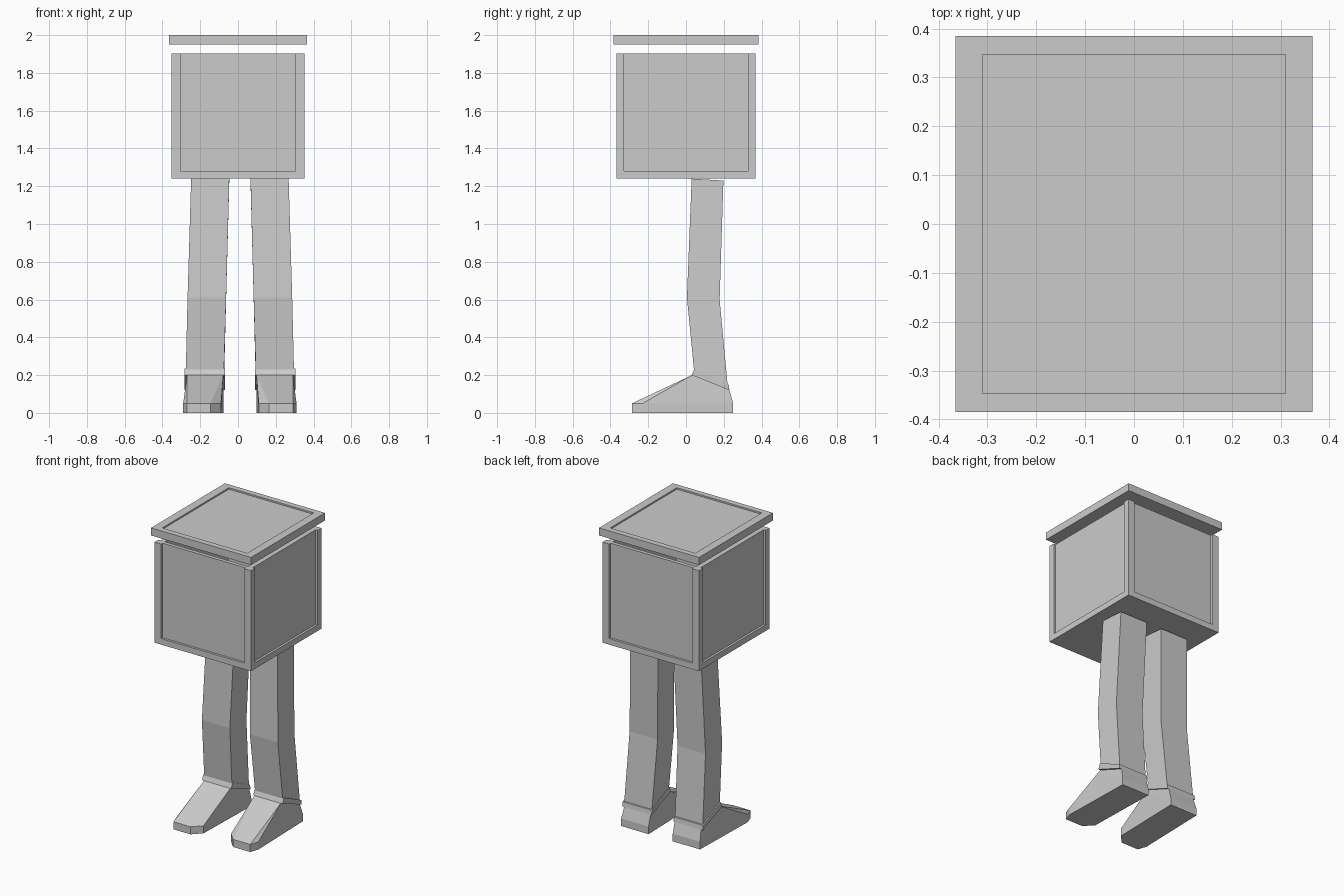
import bpy, bmesh

if "Cube" in bpy.data.objects:
    bpy.data.objects.remove(bpy.data.objects["Cube"], do_unlink=True)

GREY = (0.6, 0.6, 0.6, 1)
grey = bpy.data.materials.new("plain_grey")
grey.use_nodes = True
grey.diffuse_color = GREY
grey.node_tree.nodes["Principled BSDF"].inputs["Base Color"].default_value = GREY


def finish(name, bm):
    bmesh.ops.remove_doubles(bm, verts=bm.verts, dist=1e-5)
    bmesh.ops.recalc_face_normals(bm, faces=bm.faces)
    mesh = bpy.data.meshes.new(name)
    bm.to_mesh(mesh)
    bm.free()
    mesh.materials.append(grey)
    obj = bpy.data.objects.new(name, mesh)
    bpy.context.collection.objects.link(obj)
    return obj


def loft(name, rings):
    """Skin a stack of equal-sized rings and cap both ends."""
    bm = bmesh.new()
    loops = [[bm.verts.new(p) for p in ring] for ring in rings]
    n = len(loops[0])
    for a, b in zip(loops, loops[1:]):
        for i in range(n):
            j = (i + 1) % n
            bm.faces.new((a[i], a[j], b[j], b[i]))
    bm.faces.new(loops[0])
    bm.faces.new(loops[-1])
    return finish(name, bm)


def hull(name, points):
    """Convex solid around a few points."""
    bm = bmesh.new()
    for p in points:
        bm.verts.new(p)
    bmesh.ops.convex_hull(bm, input=bm.verts)
    return finish(name, bm)


def rect(x, y, z):
    return [(x, y, z), (-x, y, z), (-x, -y, z), (x, -y, z)]


# Floating lid with a shallow sunken panel on top
loft("lid", [rect(0.365, 0.385, 1.95), rect(0.365, 0.385, 2.0),
             rect(0.31, 0.347, 2.0), rect(0.31, 0.347, 1.99)])

# Open box: solid bottom rail, corner posts and recessed side panels
X, Y = 0.352, 0.368
POST_X, POST_Y = 0.048, 0.04


def box_outline(z, depth):
    ring = []
    for sx, sy in ((1, 1), (-1, 1), (-1, -1), (1, -1)):
        corner = [(X - depth, Y - POST_Y), (X, Y - POST_Y), (X, Y),
                  (X - POST_X, Y), (X - POST_X, Y - depth)]
        if sx * sy < 0:
            corner.reverse()
        ring += [(sx * x, sy * y, z) for x, y in corner]
    return ring


def inner_outline(z):
    ix, iy = X - POST_X, Y - POST_Y
    return [(max(-ix, min(ix, x)), max(-iy, min(iy, y)), z)
            for x, y, _ in box_outline(z, 0.015)]


loft("box", [box_outline(1.24, 0), box_outline(1.28, 0),
             box_outline(1.28, 0.015), box_outline(1.903, 0.015),
             inner_outline(1.903), inner_outline(1.28)])

# Legs, ankle cuffs and shoes, mirrored about the leg centre line
CENTRE = 0.01
# inner x, outer x, front y, back y, z front, z back
LEG = [(0.085, 0.287, 0.045, 0.222, 0.2, 0.13),
       (0.073, 0.277, 0.005, 0.178, 0.61, 0.6),
       (0.056, 0.258, 0.03, 0.198, 1.24, 1.23)]
CUFF = [(0.08, 0.294, 0.03, 0.23, 0.2, 0.12),
        (0.08, 0.294, 0.045, 0.226, 0.235, 0.15)]
ANKLE = (0.088, 0.28, 0.032, 0.23, 0.2, 0.12)
SOLE = [(0.088, 0.25), (0.288, 0.25), (0.3, -0.23),
        (0.28, -0.287), (0.155, -0.287), (0.1, -0.23)]


def slanted(side, xi, xo, yf, yb, zf, zb):
    a, b = CENTRE + side * xi, CENTRE + side * xo
    return [(a, yf, zf), (b, yf, zf), (b, yb, zb), (a, yb, zb)]


for label, side in (("left", 1), ("right", -1)):
    loft(label + "_leg", [slanted(side, *ring) for ring in LEG])
    hull(label + "_cuff", [p for ring in CUFF for p in slanted(side, *ring)])
    shoe = slanted(side, *ANKLE)
    for z in (0, 0.05):
        shoe += [(CENTRE + side * x, y, z) for x, y in SOLE]
    hull(label + "_shoe", shoe)
